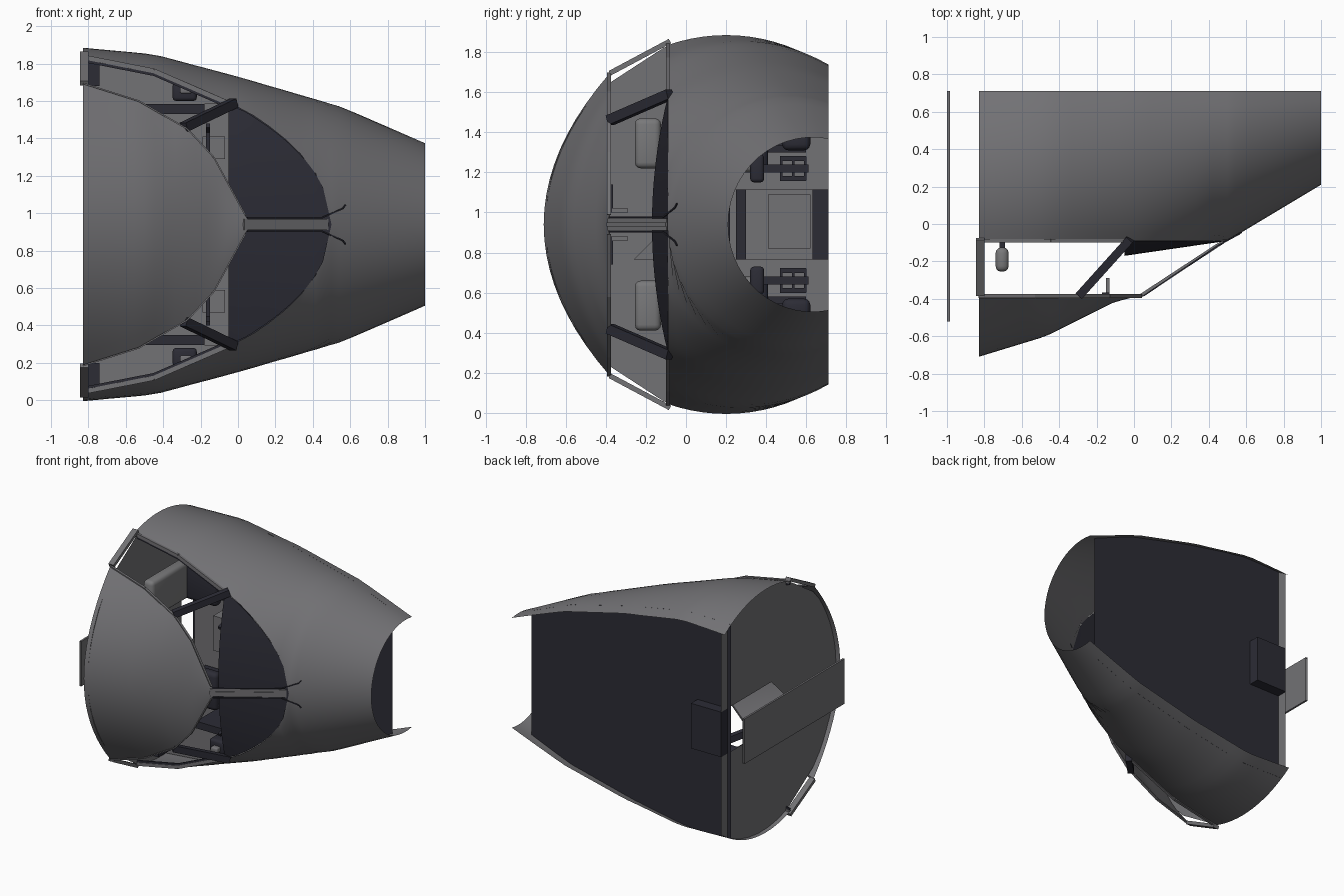
import bpy, bmesh, math
from mathutils import Vector, Matrix

cube = bpy.data.objects.get("Cube")
if cube:
    bpy.data.objects.remove(cube, do_unlink=True)

MID = 0.94           # height of the symmetry plane
REAR, NOSE, WALL = -0.83, 1.0, -0.8
SILL, ROOF, FLOOR, HEM = -0.09, -0.38, 0.63, 0.71


def material(name, r, g, b):
    m = bpy.data.materials.new(name)
    m.use_nodes = True
    m.diffuse_color = (r, g, b, 1)
    m.node_tree.nodes["Principled BSDF"].inputs["Base Color"].default_value = (r, g, b, 1)
    return m


GREY = material("hull grey", 0.17, 0.168, 0.178)
DARK = material("dark trim", 0.025, 0.025, 0.036)
SEAT = material("seat grey", 0.19, 0.19, 0.195)


def finish(name, bm, mat, smooth=False):
    mesh = bpy.data.meshes.new(name)
    bm.to_mesh(mesh)
    bm.free()
    mesh.materials.append(mat)
    obj = bpy.data.objects.new(name, mesh)
    bpy.context.collection.objects.link(obj)
    if smooth:
        mesh.shade_smooth()
    return obj


def lerp(table, x):
    for (xa, va), (xb, vb) in zip(table, table[1:]):
        if x <= xb:
            return va + (vb - va) * max(0, x - xa) / (xb - xa)
    return table[-1][1]


# Hull profiles along x: half width, crown line and roof edge
WIDTH = [(REAR, 0.945), (-0.45, 0.91), (0, 0.79), (0.55, 0.63), (NOSE, 0.435)]
CROWN = [(REAR, -0.71), (-0.47, -0.6), (-0.1, -0.43), (0.04, -0.39), (0.5, -0.09), (NOSE, 0.21)]
ROOF_TOP = [(REAR, -0.71), (-0.47, -0.6), (-0.1, -0.415), (0.05, -0.38)]
ROOF_EDGE = [(REAR, 0.755), (-0.53, 0.66), (-0.27, 0.51), (-0.13, 0.36), (0.05, 0.03)]


def section(x):
    cy = 0.2 + 0.43 * (x - REAR) / (NOSE - REAR)
    return cy, cy - lerp(CROWN, x), lerp(WIDTH, x)


def half_at(x, y):
    cy, ry, w = section(x)
    return w * math.sqrt(max(0, 1 - ((cy - y) / ry) ** 2))


def loft(name, xs, point, steps, mat, smooth=True):
    """Mirrored sheet; point(x, t) gives (y, sideways offset)."""
    bm = bmesh.new()
    for s in (1, -1):
        grid = []
        for x in xs:
            row = []
            for j in range(steps + 1):
                y, off = point(x, j / steps)
                row.append(bm.verts.new((x, y, MID + s * off)))
            grid.append(row)
        for a, b in zip(grid, grid[1:]):
            for j in range(steps):
                quad = [a[j], b[j], b[j + 1], a[j + 1]]
                bm.faces.new(quad if s > 0 else quad[::-1])
    bmesh.ops.remove_doubles(bm, verts=bm.verts, dist=0.0005)
    return finish(name, bm, mat, smooth)


def span(a, b, n):
    return [a + (b - a) * i / n for i in range(n + 1)]


def hull_point(x, t):
    cy, ry, w = section(x)
    start = math.acos(min(1, (cy - SILL) / ry))
    end = math.acos((cy - HEM) / ry)
    a = start + (end - start) * t
    return cy - ry * math.cos(a), w * math.sin(a)


def roof_point(x, t):
    top = lerp(ROOF_TOP, x)
    return top + (ROOF - top) * t * t, lerp(ROOF_EDGE, x) * t


def shield_point(x, t):
    rise = 0.08 * (0.5 - x) / 0.55
    return SILL - rise * (1 - t * t), half_at(x, SILL) * t * 0.99


def console_point(x, t):
    return 0.25, 0.645 + (half_at(x, 0.25) - 0.65) * t


loft("hull_skin", span(REAR, 0.5, 16) + span(0.54, NOSE, 6), hull_point, 14, GREY)
loft("roof_skin", span(REAR, 0.05, 16), roof_point, 10, GREY)
loft("glareshield", span(-0.05, 0.5, 12), shield_point, 10, DARK)
loft("floor", span(REAR, 0.89, 10), lambda x, t: (FLOOR, half_at(x, FLOOR) * t), 1, DARK, False)
loft("cabin_floor", span(WALL, -0.05, 6), lambda x, t: (0.61, half_at(x, 0.61) * t * 0.99), 1, GREY, False)
loft("side_console_tops", span(WALL, -0.03, 8), console_point, 1, GREY, False)

# Rear bulkhead with a doorway and straight edges behind the side windows
bm = bmesh.new()
cy, ry, w = section(WALL)
reach = math.acos((cy - HEM) / ry)
ring = [(cy - ry * math.cos(a), MID + w * math.sin(a)) for a in span(-reach, reach, 32)]
ring = [p for p in ring if not -0.34 < p[0] < -0.12]
ring += [(HEM, 1.115), (-0.52, 1.115), (-0.52, 0.765), (HEM, 0.765)]
bm.faces.new([bm.verts.new((WALL, y, z)) for y, z in ring])
bmesh.ops.triangulate(bm, faces=bm.faces)
finish("rear_bulkhead", bm, GREY)


def box(name, x, y, z, mat, bevel=0, sleeve=False):
    """Block between limits; a sleeve is left open at both y ends."""
    bm = bmesh.new()
    size = [b - a for a, b in (x, y, z)]
    centre = [(a + b) / 2 for a, b in (x, y, z)]
    bmesh.ops.create_cube(bm, size=1, matrix=Matrix.Translation(centre) @ Matrix.Diagonal((*size, 1)))
    if bevel:
        bmesh.ops.bevel(bm, geom=bm.edges[:], offset=bevel, segments=3, profile=0.5, affect="EDGES")
    if sleeve:
        bm.normal_update()
        ends = [f for f in bm.faces if abs(f.normal.y) > 0.9]
        bmesh.ops.delete(bm, geom=ends, context="FACES")
    return finish(name, bm, mat, bevel > 0)


def bar(name, points, wide, tall, mat):
    bm = bmesh.new()
    for p, q in zip(points, points[1:]):
        p, q = Vector(p), Vector(q)
        turn = (q - p).to_track_quat("Z", "Y").to_matrix().to_4x4()
        m = Matrix.Translation((p + q) / 2) @ turn @ Matrix.Diagonal((wide, tall, (q - p).length, 1))
        bmesh.ops.create_cube(bm, size=1, matrix=m)
    return finish(name, bm, mat)


# Door, step box and central furniture
box("door", (-1, -0.985), (-0.52, HEM), (0.765, 1.115), GREY, sleeve=True)
box("step_box", (WALL, -0.54), (FLOOR, HEM), (0.765, 1.115), DARK)
box("centre_pedestal", (-0.5, -0.1), (0.41, 0.62), (0.82, 1.09), GREY)
box("instrument_panel", (-0.05, -0.02), (-0.08, 0.22), (0.42, 1.46), DARK)
box("panel_foot", (-0.06, 0.0), (0.25, 0.3), (0.765, 1.115), DARK)

# Windscreen centre post with raised rib
bar("centre_post", [(0.03, -0.385, MID), (0.48, -0.09, MID)], 0.015, 0.06, GREY)
bar("centre_rib", [(0.03, -0.39, MID), (0.48, -0.095, MID)], 0.015, 0.02, GREY)

for side, s in (("left", 1), ("right", -1)):
    def at(x, y, off):
        return (x, y, MID + s * off)

    def sbox(name, x, y, off, mat, bevel=0):
        box(f"{side}_{name}", x, y, sorted(MID + s * o for o in off), mat, bevel)

    def sbar(name, points, wide, tall, mat):
        bar(f"{side}_{name}", [at(*p) for p in points], wide, tall, mat)

    # Window frames
    sbar("corner_post", [(-0.02, -0.08, 0.65), (-0.29, -0.38, 0.52)], 0.045, 0.05, DARK)
    sbar("rear_frame", [(-0.823, -0.08, 0.915), (-0.823, -0.38, 0.755)], 0.045, 0.025, GREY)
    sbar("sill_rail", [(x, SILL, half_at(x, SILL)) for x in (REAR, -0.45, -0.04)], 0.02, 0.025, GREY)
    sbar("sill_seal", [(x, SILL, half_at(x, SILL) - 0.02) for x in (REAR, -0.45, -0.04)], 0.012, 0.014, DARK)
    sbar("roof_rail", [(x, -0.385, lerp(ROOF_EDGE, x)) for x in (REAR, -0.53, -0.27, -0.13, 0.04)],
         0.02, 0.008, GREY)
    # Wiper
    sbar("wiper", [(0.05, -0.385, 0.036), (0.45, -0.115, 0.036), (0.56, -0.055, 0.085),
                   (0.575, -0.045, 0.105)], 0.007, 0.007, DARK)
    # Seat
    sbox("headrest", (-0.74, -0.67), (-0.255, -0.125), (0.28, 0.53), SEAT, 0.03)
    sbox("headrest_stalk", (-0.72, -0.69), (-0.13, -0.08), (0.37, 0.44), DARK)
    sbox("backrest", (-0.76, -0.67), (-0.09, 0.4), (0.26, 0.55), SEAT, 0.03)
    sbox("seat_cushion", (-0.74, -0.42), (0.33, 0.41), (0.26, 0.55), DARK, 0.03)
    sbox("seat_base", (-0.7, -0.46), (0.41, 0.6), (0.36, 0.48), DARK)
    # Control column and yoke
    sbar("column", [(-0.14, 0.12, 0.41), (-0.12, 0.6, 0.41)], 0.03, 0.03, DARK)
    sbox("yoke_hub", (-0.19, -0.07), (0.1, 0.16), (0.35, 0.47), GREY)
    sbar("yoke_grip", [(-0.16, 0.0, 0.3), (-0.16, 0.09, 0.33), (-0.16, 0.09, 0.5),
                       (-0.16, 0.0, 0.53)], 0.022, 0.022, DARK)
    # Rudder pedal unit
    sbox("pedal_head", (0.08, 0.14), (0.32, 0.39), (0.21, 0.35), DARK, 0.02)
    sbox("pedal_stem", (0.1, 0.13), (0.38, 0.61), (0.26, 0.3), DARK)
    for k in (0.23, 0.33):
        sbox("pedal_rail", (0.1, 0.12), (0.47, 0.6), (k - 0.012, k + 0.012), DARK)
    for y in (0.47, 0.53, 0.59):
        sbox("pedal_rung", (0.1, 0.12), (y, y + 0.012), (0.22, 0.34), DARK)
    sbox("pedal_housing", (0.06, 0.16), (0.48, 0.62), (0.37, 0.47), DARK, 0.03)
    # Side console face with controls, and rear stowage
    sbox("console_face", (-0.5, -0.18), (0.2, 0.6), (0.59, 0.645), DARK)
    sbox("console_control", (-0.35, -0.22), (0.14, 0.25), (0.66, 0.76), DARK, 0.02)
    sbox("control_knob", (-0.31, -0.25), (0.1, 0.15), (0.7, 0.74), GREY, 0.01)
    sbox("stowage_box", (WALL, -0.74), (0.08, 0.5), (0.74, 0.89), DARK)
    # Small hanging fittings under the roof
    sbox("roof_fitting", (-0.15, -0.13), (-0.37, -0.29), (0.06, 0.08), GREY)
    sbox("roof_handle", (-0.17, -0.13), (-0.385, -0.365), (0.06, 0.2), DARK)
